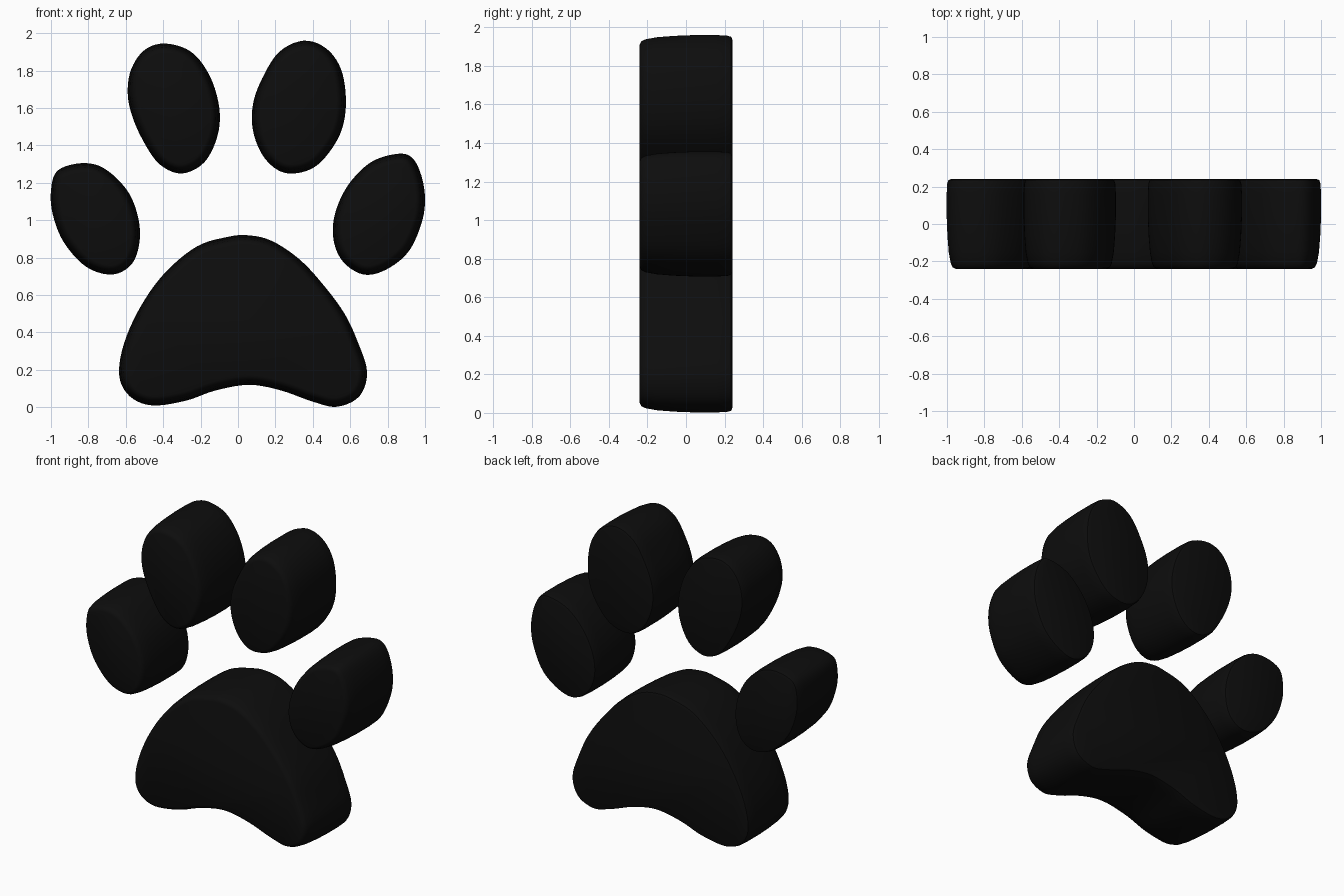
import bpy, bmesh
from mathutils import Vector
from math import radians

if "Cube" in bpy.data.objects:
    bpy.data.objects.remove(bpy.data.objects["Cube"])

black = bpy.data.materials.new("black")
black.diffuse_color = (0.004, 0.004, 0.004, 1)
black.use_nodes = True
black.node_tree.nodes["Principled BSDF"].inputs["Base Color"].default_value = black.diffuse_color

# Depth profile, front to back: (y, inset of the outline)
PROFILE = [(-0.24, 0.050), (-0.232, 0.033), (-0.21, 0.022), (-0.15, 0.011),
           (-0.06, 0.004), (0.04, 0.0), (0.16, 0.0), (0.215, 0.003),
           (0.234, 0.009), (0.24, 0.022)]


def smooth_outline(points, steps=5):
    """Closed Catmull-Rom curve through the points."""
    p = [Vector(q) for q in points]
    n, out = len(p), []
    for i in range(n):
        a, b, c, d = p[i - 1], p[i], p[(i + 1) % n], p[(i + 2) % n]
        for k in range(steps):
            t = k / steps
            out.append(0.5 * (2 * b + (c - a) * t + (2 * a - 5 * b + 4 * c - d) * t ** 2
                              + (3 * b - a - 3 * c + d) * t ** 3))
    return out


def make_pad(name, points):
    line = smooth_outline(points)
    n = len(line)
    area = sum(line[i - 1].x * line[i].y - line[i].x * line[i - 1].y for i in range(n))
    if area < 0:
        line.reverse()
    inward = []
    for i in range(n):
        t = (line[(i + 1) % n] - line[i - 1]).normalized()
        inward.append(Vector((-t.y, t.x)))
    bm = bmesh.new()
    rings = []
    for y, inset in PROFILE:
        ring = []
        for q, d in zip(line, inward):
            r = q + d * inset
            ring.append(bm.verts.new((r.x, y, r.y)))
        rings.append(ring)
    for a, b in zip(rings, rings[1:]):
        for i in range(n):
            bm.faces.new((a[i - 1], a[i], b[i], b[i - 1]))
    bm.faces.new(rings[0])
    bm.faces.new(rings[-1][::-1])
    bmesh.ops.recalc_face_normals(bm, faces=bm.faces[:])
    mesh = bpy.data.meshes.new(name)
    bm.to_mesh(mesh)
    bm.free()
    ob = bpy.data.objects.new(name, mesh)
    bpy.context.collection.objects.link(ob)
    mesh.materials.append(black)
    bpy.context.view_layer.objects.active = ob
    ob.select_set(True)
    bpy.ops.object.shade_smooth_by_angle(angle=radians(40))
    ob.select_set(False)


# Outer toes
make_pad("left_outer_toe", [
    (-0.84, 1.305), (-0.72, 1.28), (-0.60, 1.17), (-0.54, 1.04), (-0.525, 0.90),
    (-0.565, 0.77), (-0.67, 0.71), (-0.81, 0.75), (-0.93, 0.88), (-0.99, 1.03),
    (-1.0, 1.16), (-0.965, 1.265)])
make_pad("right_outer_toe", [
    (0.85, 1.355), (0.71, 1.31), (0.59, 1.19), (0.52, 1.04), (0.51, 0.90),
    (0.56, 0.78), (0.67, 0.71), (0.79, 0.735), (0.91, 0.83), (0.98, 0.98),
    (1.0, 1.11), (0.98, 1.24), (0.93, 1.335)])
# Inner toes
make_pad("left_inner_toe", [
    (-0.39, 1.945), (-0.25, 1.90), (-0.15, 1.77), (-0.10, 1.60), (-0.11, 1.45),
    (-0.18, 1.31), (-0.30, 1.25), (-0.42, 1.30), (-0.51, 1.43), (-0.57, 1.57),
    (-0.59, 1.69), (-0.57, 1.81), (-0.50, 1.91)])
make_pad("right_inner_toe", [
    (0.35, 1.96), (0.22, 1.90), (0.13, 1.76), (0.08, 1.62), (0.08, 1.48),
    (0.13, 1.35), (0.21, 1.27), (0.30, 1.25), (0.41, 1.285), (0.50, 1.38),
    (0.56, 1.50), (0.577, 1.65), (0.55, 1.81), (0.47, 1.92)])
# Large main pad
make_pad("main_pad", [
    (0.05, 0.92), (0.18, 0.89), (0.33, 0.79), (0.46, 0.65), (0.57, 0.50),
    (0.64, 0.35), (0.69, 0.19), (0.65, 0.06), (0.53, 0.003), (0.40, 0.03),
    (0.23, 0.09), (0.06, 0.12), (-0.12, 0.09), (-0.28, 0.035), (-0.46, 0.01),
    (-0.58, 0.06), (-0.635, 0.17), (-0.61, 0.34), (-0.52, 0.54), (-0.39, 0.72),
    (-0.22, 0.86), (-0.06, 0.91)])
